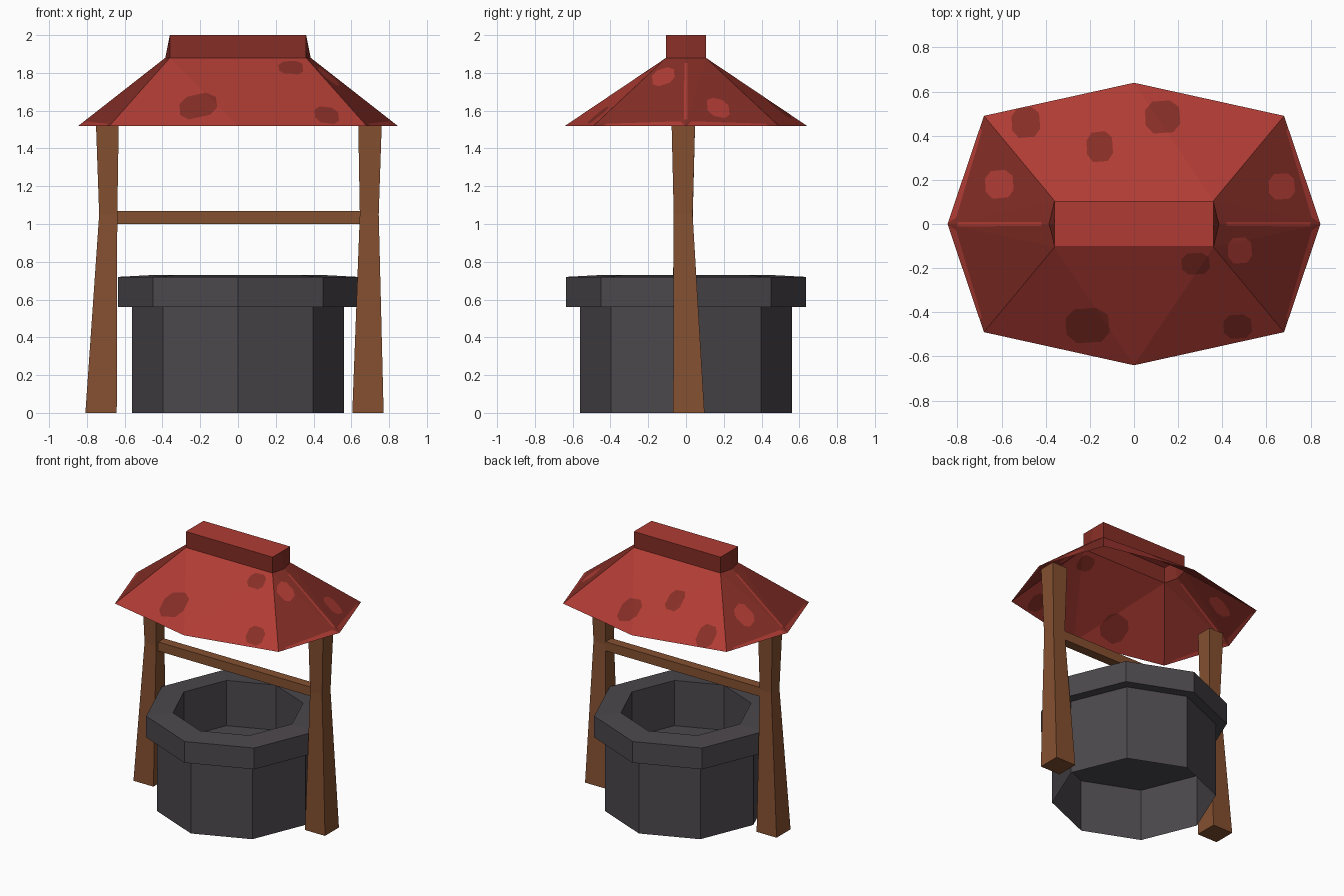
import bpy, bmesh, math
from mathutils import Vector

if "Cube" in bpy.data.objects:
    bpy.data.objects.remove(bpy.data.objects["Cube"])


def material(name, r, g, b):
    def lin(c):
        c /= 255
        return c / 12.92 if c <= 0.04045 else ((c + 0.055) / 1.055) ** 2.4
    m = bpy.data.materials.new(name)
    m.diffuse_color = (lin(r), lin(g), lin(b), 1)
    m.use_nodes = True
    m.node_tree.nodes["Principled BSDF"].inputs["Base Color"].default_value = m.diffuse_color
    return m


STONE = material("grey stone", 76, 72, 77)
WOOD = material("brown wood", 132, 80, 48)
RED = material("red roof", 176, 60, 52)
DARK = material("dark red roof", 134, 46, 38)


def finish(bm, name, *mats):
    me = bpy.data.meshes.new(name)
    bm.to_mesh(me)
    bm.free()
    for m in mats:
        me.materials.append(m)
    ob = bpy.data.objects.new(name, me)
    bpy.context.collection.objects.link(ob)
    return ob


def loft(bm, rings, cap_start=True, cap_end=True):
    """Skin closed rings of points, counter-clockwise seen from the end."""
    loops = [[bm.verts.new(p) for p in r] for r in rings]
    n = len(loops[0])
    for a, b in zip(loops, loops[1:]):
        for i in range(n):
            j = (i + 1) % n
            bm.faces.new((a[i], a[j], b[j], b[i]))
    if cap_start:
        bm.faces.new(loops[0][::-1])
    if cap_end:
        bm.faces.new(loops[-1])


def octagon(r, z):
    return [(r * math.cos(i * math.pi / 4), r * math.sin(i * math.pi / 4), z) for i in range(8)]


def square(x, y, z, h):
    return [(x - h, y - h, z), (x + h, y - h, z), (x + h, y + h, z), (x - h, y + h, z)]


# Stone well: open shell with overhanging rim and inner wall
bm = bmesh.new()
profile = [(.56, 0), (.56, .56), (.635, .56), (.635, .72), (.45, .73), (.45, .39)]
loft(bm, [octagon(r, z) for r, z in profile], False, False)
finish(bm, "well_wall", STONE)

# Well floor, part way up the shell
bm = bmesh.new()
bm.faces.new([bm.verts.new(p) for p in octagon(.558, .39)])
finish(bm, "well_floor", STONE)

# Tapered posts: (x, y, z, half width)
posts = {
    "left_post": [(-.725, -.005, 0, .083), (-.687, -.012, 1.05, .048), (-.692, -.012, 1.56, .061)],
    "right_post": [(.688, .015, 0, .083), (.695, -.015, 1.05, .050), (.699, -.014, 1.56, .063)],
}
for name, sections in posts.items():
    bm = bmesh.new()
    loft(bm, [square(*s) for s in sections])
    finish(bm, name, WOOD)

# Crossbar between the posts
bm = bmesh.new()
loft(bm, [[(x, -.035, 1.0), (x, .035, 1.0), (x, .035, 1.068), (x, -.035, 1.068)] for x in (-.67, .68)])
finish(bm, "crossbar", WOOD)

# Hipped roof shell: slopes red, ends dark red
bm = bmesh.new()
EAVE, TOP = 1.52, 1.88
for s in (-1, 1):
    def V(x, y, z):
        return bm.verts.new((x, y, z))
    # long slope
    m, l, r = V(0, s * .64, EAVE), V(-.68, s * .49, EAVE), V(.68, s * .49, EAVE)
    tl, tr = V(-.36, s * .105, TOP), V(.36, s * .105, TOP)
    for tri in ((m, tl, tr), (m, l, tl), (m, r, tr)):
        bm.faces.new(tri).material_index = 0
    # hip end
    e, t = V(s * .845, 0, EAVE), V(s * .385, 0, TOP)
    for q in (-1, 1):
        c, k = V(s * .68, q * .49, EAVE), V(s * .36, q * .105, TOP)
        bm.faces.new((e, c, k)).material_index = 1
        bm.faces.new((e, k, t)).material_index = 1
bmesh.ops.remove_doubles(bm, verts=bm.verts[:], dist=.0001)
for f in bm.faces:
    f.normal_update()
    if f.normal.z < 0:
        f.normal_flip()


def paint(poly, index):
    """Cut a convex outline, given in plan, into the roof and colour it."""
    pts = [Vector((x, y, 0)) for x, y in poly]
    mid = sum(pts, Vector()) / len(pts)
    faces = bm.faces[:]
    for a, b in zip(pts, pts[1:] + pts[:1]):
        n = Vector((b.y - a.y, a.x - b.x, 0)).normalized()
        if n.dot(mid - a) < 0:
            n = -n
        geom = set(faces)
        for f in faces:
            geom.update(f.edges)
            geom.update(f.verts)
        out = bmesh.ops.bisect_plane(bm, geom=list(geom), dist=1e-5, plane_co=a, plane_no=n)
        faces = [f for f in out["geom"] if isinstance(f, bmesh.types.BMFace)
                 and n.dot(f.calc_center_median() - a) > 0]
    for f in faces:
        f.material_index = index


# Painted patches: plan centre, plan size, colour
patches = [
    (-.21, -.46, .20, .16, 1), (.28, -.18, .13, .10, 1), (.47, -.465, .13, .11, 1),
    (-.49, .46, .13, .14, 1), (-.155, .35, .12, .14, 1), (.13, .485, .16, .15, 1),
    (-.61, .18, .13, .13, 0), (.67, .17, .12, .12, 0), (.48, -.12, .11, .12, 0),
]
for x, y, w, d, index in patches:
    corners = [(-.25, -.5), (.3, -.46), (.5, -.2), (.46, .3), (.2, .5), (-.3, .46), (-.5, .2), (-.48, -.25)]
    paint([(x + u * w, y + v * d) for u, v in corners], index)

# Light trim along the end eaves and up the middle of each end
for s in (-1, 1):
    paint([(s * .80, .008), (s * .42, .008), (s * .42, -.008), (s * .80, -.012)], 0)
    for q in (-1, 1):
        paint([(s * .85, 0), (s * .70, q * .45), (s * .69, q * .42), (s * .805, q * .03)], 0)
finish(bm, "roof", RED, DARK)

# Ridge cap: dark sides, red top
bm = bmesh.new()


def cap_ring(mid, z):
    return [(-.36, -.105, z), (.36, -.105, z), (mid, 0, z), (.36, .105, z), (-.36, .105, z), (-mid, 0, z)]


loft(bm, [cap_ring(.385, TOP), cap_ring(.361, 2.0)], cap_start=False)
for f in bm.faces:
    f.normal_update()
    f.material_index = 0 if f.normal.z > .9 else 1
finish(bm, "ridge_cap", RED, DARK)
